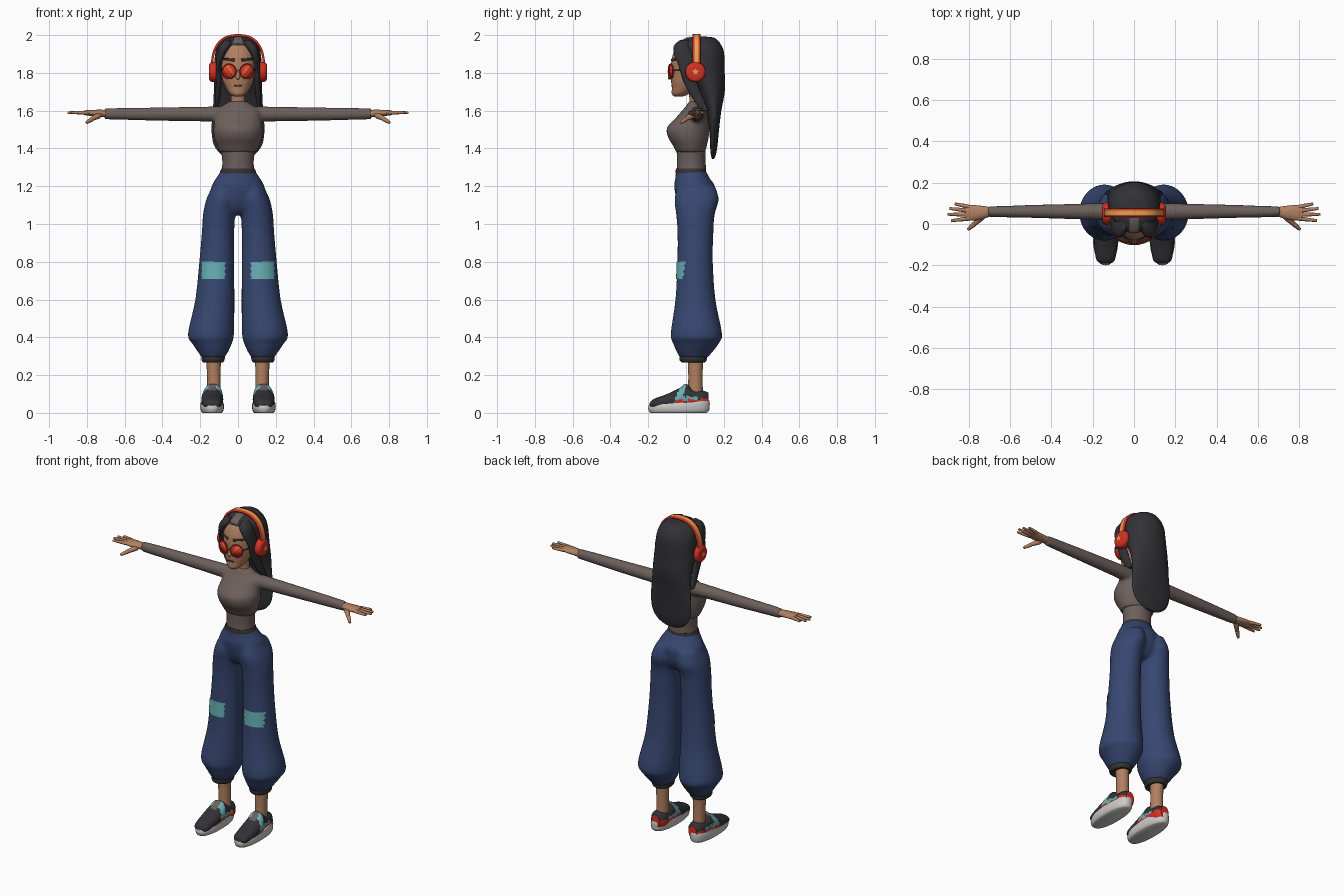
import bpy, bmesh, math
from mathutils import Vector, Matrix

cube = bpy.data.objects.get("Cube")
if cube:
    bpy.data.objects.remove(cube)


def material(name, r, g, b):
    m = bpy.data.materials.new(name)
    m.use_nodes = True
    m.diffuse_color = (r, g, b, 1)
    m.node_tree.nodes["Principled BSDF"].inputs["Base Color"].default_value = (r, g, b, 1)
    return m


skin = material("skin", .44, .215, .12)
dark = material("charcoal hair", .032, .032, .038)
knit = material("taupe knit", .15, .115, .105)
denim = material("navy cloth", .038, .063, .165)
rib = material("dark rib", .036, .031, .031)
teal = material("teal", .135, .43, .46)
red = material("red", .66, .03, .017)
yellow = material("yellow", .75, .38, .08)
white = material("off white", .6, .59, .57)
orange = material("orange lens", .82, .12, .04)


def smooth_keys(keys, steps):
    """Run a Catmull-Rom curve through the key sections."""
    out = []
    for i in range(len(keys) - 1):
        p = [keys[max(0, min(len(keys) - 1, i + k))] for k in (-1, 0, 1, 2)]
        for s in range(steps):
            t = s / steps
            out.append([b + .5 * t * (c - a + t * (2*a - 5*b + 4*c - d + t * (3*(b - c) + d - a)))
                        for a, b, c, d in zip(*p)])
    return out + [list(keys[-1])]


def loft(bm, keys, axis="Z", n=32, steps=4, power=1, side=1, matrix=None):
    """Skin ellipses (t, a, b, radius a, radius b) along an axis."""
    rings = []
    for t, a, b, ra, rb in smooth_keys(keys, steps):
        ring = []
        for k in range(n):
            c, s = math.cos(math.tau * k / n), math.sin(math.tau * k / n)
            u = a + max(ra, .001) * math.copysign(abs(c) ** power, c)
            v = b + max(rb, .001) * math.copysign(abs(s) ** power, s)
            co = Vector({"Z": (u, v, t), "X": (t, u, v), "Y": (u, t, v)}[axis])
            co.x *= side
            ring.append(bm.verts.new(matrix @ co if matrix else co))
        rings.append(ring)
    for r0, r1 in zip(rings, rings[1:]):
        for k in range(n):
            bm.faces.new((r0[k], r0[k - 1], r1[k - 1], r1[k]))
    bm.faces.new(rings[0])
    bm.faces.new(rings[-1])


def limb(bm, p, q, r0, r1):
    """Tapered round-ended rod from p to q."""
    p, q = Vector(p), Vector(q)
    d = q - p
    m = Matrix.Translation(p) @ d.to_track_quat("Z", "Y").to_matrix().to_4x4()
    h = d.length
    loft(bm, [(0, 0, 0, r0 * .5, r0 * .5), (r0 * .5, 0, 0, r0, r0), (h - r1, 0, 0, r1, r1),
              (h - r1 * .3, 0, 0, r1 * .7, r1 * .7), (h, 0, 0, 0, 0)], n=10, steps=3, matrix=m)


def finish(bm, name, mats, mirror=False, remesh=0, rule=None, angle=40):
    bmesh.ops.recalc_face_normals(bm, faces=bm.faces)
    if rule:
        for f in bm.faces:
            f.material_index = rule(f.calc_center_median())
    me = bpy.data.meshes.new(name)
    bm.to_mesh(me)
    bm.free()
    ob = bpy.data.objects.new(name, me)
    bpy.context.collection.objects.link(ob)
    for m in mats:
        me.materials.append(m)
    me.shade_smooth()
    me.set_sharp_from_angle(angle=math.radians(angle))
    if remesh:
        r = ob.modifiers.new("blend", "REMESH")
        r.mode, r.voxel_size, r.use_smooth_shade = "VOXEL", remesh, True
        s = ob.modifiers.new("relax", "SMOOTH")
        s.factor, s.iterations = .5, 5
    if mirror:
        ob.modifiers.new("mirror", "MIRROR")
    return ob


def part(name, keys, mat, mirror=False, **kw):
    bm = bmesh.new()
    loft(bm, keys, **kw)
    return finish(bm, name, [mat], mirror)


def patch(name, point, rows, cols, mat, target, axis, mirror=False):
    """Thin cloth grid projected on a target."""
    bm = bmesh.new()
    g = [[bm.verts.new(point(i / rows, j / cols, i)) for j in range(cols + 1)] for i in range(rows + 1)]
    for i in range(rows):
        for j in range(cols):
            bm.faces.new((g[i][j], g[i][j + 1], g[i + 1][j + 1], g[i + 1][j]))
    ob = finish(bm, name, [mat])
    w = ob.modifiers.new("wrap", "SHRINKWRAP")
    w.wrap_method, w.wrap_mode, w.target, w.offset = "PROJECT", "ABOVE_SURFACE", target, .004
    w.use_project_y, w.use_project_z = axis == "Y", axis == "Z"
    w.use_negative_direction = w.use_positive_direction = True
    if mirror:
        ob.modifiers.new("mirror", "MIRROR")


# Trousers: pelvis and two ballooning legs blended together
bm = bmesh.new()
loft(bm, [(1.285, 0, .025, .088, .078), (1.24, 0, .035, .118, .092), (1.2, 0, .045, .14, .108),
          (1.13, 0, .05, .15, .1), (1.08, 0, .05, .14, .08), (1.05, 0, .05, .08, .05)])
for s in (1, -1):
    loft(bm, [(1.2, .075, .055, .06, .1), (1.13, .086, .056, .082, .117), (1.05, .1, .05, .085, .102),
              (.95, .106, .05, .086, .095), (.8, .1125, .048, .0925, .094), (.6, .1225, .05, .1035, .106),
              (.42, .143, .055, .122, .136), (.37, .138, .053, .106, .122), (.32, .132, .045, .078, .093),
              (.29, .132, .04, .058, .07)], side=s)
trousers = finish(bm, "trousers", [denim], remesh=.0095)
part("waistband", [(1.268, 0, .026, .096, .082), (1.28, 0, .026, .094, .081), (1.293, 0, .026, .088, .079)], rib)
part("ankle_cuffs", [(.268, .132, .038, .052, .062), (.278, .132, .038, .06, .071),
                     (.3, .132, .038, .062, .073), (.318, .132, .038, .056, .066)], rib, True)
patch("knee_patches", lambda u, v, i: (.13 + (v - .5) * (.124 - .014 * (i % 3 == 1)), -.2, .708 + .092 * u),
      9, 14, teal, trousers, "Y", True)

# Legs and shoes
part("ankles", [(.08, .127, .05, .036, .04), (.2, .128, .05, .036, .038), (.3, .13, .05, .04, .042)], skin, True)
bm = bmesh.new()
loft(bm, [(0, .137, -.04, .05, .148), (.008, .137, -.038, .058, .158), (.03, .137, -.037, .063, .163),
          (.048, .137, -.037, .06, .16)], n=40, power=.85, steps=2)
for v in bm.verts:
    if v.co.z > .02:
        v.co.z += .08 * (v.co.y + .1)
finish(bm, "shoe_soles", [white], True)


def shoe_colour(c):
    if abs(c.x - .135) < .02 and -.06 < c.y < .01 and c.z > .1:
        return 3
    if c.z < .069 + .05 * c.y and c.y > -.06:
        return 1
    band = abs(c.y + .012 + (.15 - c.z) * .35) < .017
    return 2 if band or (c.z < .085 and -.04 < c.y < .06) else 0


bm = bmesh.new()
loft(bm, [(-.192, .137, .042, .022, .01), (-.172, .137, .047, .045, .026), (-.1, .137, .058, .056, .042),
          (-.03, .136, .072, .057, .062), (0, .133, .078, .053, .076), (.04, .13, .07, .052, .055),
          (.09, .13, .068, .048, .05), (.12, .13, .068, .028, .038)], axis="Y", n=40, steps=7, power=.9)
finish(bm, "shoe_uppers", [dark, red, teal, knit], True, rule=shoe_colour)

# Sweater with sleeves
bm = bmesh.new()
loft(bm, [(1.38, 0, .025, .098, .077), (1.42, 0, .02, .115, .092), (1.46, 0, .012, .127, .108),
          (1.51, 0, .012, .13, .113), (1.56, 0, .032, .122, .088), (1.6, 0, .045, .122, .066),
          (1.625, 0, .05, .085, .05), (1.65, 0, .052, .045, .036)])
for s in (1, -1):
    loft(bm, [(.06, .06, 1.58, .045, .042), (.2, .06, 1.582, .04, .039), (.45, .061, 1.582, .033, .035),
              (.6, .06, 1.583, .029, .032), (.71, .06, 1.583, .026, .029)], axis="X", side=s)
finish(bm, "sweater", [knit], remesh=.009)
part("midriff", [(1.27, 0, .028, .088, .078), (1.33, 0, .028, .083, .076), (1.41, 0, .026, .092, .076)], knit)
part("neck", [(1.6, 0, .052, .042, .036), (1.66, 0, .052, .038, .033), (1.73, 0, .04, .038, .034)], skin)

# Hands with four fingers and a thumb
bm = bmesh.new()
loft(bm, [(.69, .06, 1.584, .021, .02), (.73, .056, 1.586, .031, .019), (.78, .054, 1.588, .038, .016),
          (.815, .054, 1.589, .034, .012)], axis="X", n=20)
for y, tip_x, tip_y in ((.082, .868, .098), (.064, .892, .075), (.045, .9, .047), (.027, .885, .016)):
    limb(bm, (.795, y, 1.589), (tip_x, tip_y, 1.59), .0105, .007)
limb(bm, (.73, .04, 1.578), (.775, -.002, 1.555), .016, .012)
limb(bm, (.768, .004, 1.558), (.805, -.028, 1.535), .012, .008)
finish(bm, "hands", [skin], True)

# Head and face
bm = bmesh.new()
loft(bm, [(1.674, 0, -.04, .018, .02), (1.688, 0, -.03, .042, .045), (1.72, 0, -.01, .064, .065),
          (1.76, 0, .005, .081, .084), (1.81, 0, .02, .091, .1), (1.87, 0, .03, .098, .106),
          (1.92, 0, .04, .094, .1), (1.96, 0, .05, .075, .08), (1.975, 0, .05, .03, .03)])
limb(bm, (0, -.07, 1.81), (0, -.09, 1.765), .008, .011)
finish(bm, "head", [skin])
bm = bmesh.new()
limb(bm, (.018, -.074, 1.868), (.076, -.046, 1.874), .008, .005)
finish(bm, "eyebrows", [dark], True)
bm = bmesh.new()
limb(bm, (-.02, -.074, 1.731), (.02, -.074, 1.731), .004, .004)
finish(bm, "mouth", [rib])

# Hair: long back fall, front locks and a parting strip
hair = part("hair_back", [(1.992, 0, .085, .02, .02), (1.984, 0, .078, .068, .075), (1.95, 0, .07, .106, .115),
                          (1.9, 0, .09, .121, .112), (1.8, 0, .107, .128, .098), (1.7, 0, .135, .128, .07),
                          (1.6, 0, .147, .133, .04), (1.5, 0, .149, .14, .026), (1.42, 0, .147, .128, .02),
                          (1.37, 0, .145, .09, .014), (1.345, 0, .143, .04, .006)], dark)
part("front_locks", [(1.975, .052, 0, .016, .03), (1.945, .066, -.015, .032, .048), (1.9, .086, -.012, .024, .052),
                     (1.84, .101, .002, .016, .042), (1.76, .102, .02, .015, .035), (1.68, .106, .055, .014, .03),
                     (1.6, .116, .1, .01, .022)], dark, True, n=20)
patch("hair_parting", lambda u, v, i: (.044 * (v - .5), .03 - .07 * u, 2.05), 10, 6, knit, hair, "Z")

# Headphones
part("ear_cups", [(.105, .05, 1.805, .04, .04), (.115, .05, 1.805, .052, .052), (.138, .05, 1.805, .053, .053),
                  (.15, .05, 1.805, .045, .045), (.154, .05, 1.805, .03, .03)], red, True, axis="X")
bm = bmesh.new()
bm.faces.new([bm.verts.new((.157, .05 + r * math.sin(a), 1.805 + r * math.cos(a)))
              for r, a in ((.02 if k % 2 == 0 else .009, math.pi * k / 5) for k in range(10))])
finish(bm, "cup_stars", [yellow], True)
bm = bmesh.new()
rows = []
for k in range(41):
    c, s = math.cos(math.pi * k / 40), max(0, math.sin(math.pi * k / 40))
    x, z = .138 * math.copysign(abs(c) ** .8, c), 1.82 + .179 * s ** .8
    rows.append([bm.verts.new((x, y, z)) for y in (.034, .044, .066, .076)])
for a, b in zip(rows, rows[1:]):
    for j in range(3):
        bm.faces.new((a[j], a[j + 1], b[j + 1], b[j]))
band = finish(bm, "headband", [red, yellow], rule=lambda c: int(.044 < c.y < .066))
thick = band.modifiers.new("thickness", "SOLIDIFY")
thick.thickness, thick.offset = .012, 0

# Round glasses: striped lenses, rims, bridge and temples
place = Matrix.Translation((.047, -.08, 1.808)) @ Matrix.Rotation(math.radians(18), 4, "Z")
diagonal = Vector((1, 0, -.8)).normalized()
bm = bmesh.new()
bmesh.ops.create_circle(bm, cap_ends=True, segments=32, radius=.039,
                        matrix=Matrix.Rotation(math.pi / 2, 4, "X"))
for d in (-.016, -.002, .008, .014):
    bmesh.ops.bisect_plane(bm, geom=bm.verts[:] + bm.edges[:] + bm.faces[:], plane_co=diagonal * d, plane_no=diagonal)
for f in bm.faces:
    t = f.calc_center_median().dot(diagonal)
    f.material_index = int(-.016 < t < -.002 or .008 < t < .014)
bmesh.ops.transform(bm, matrix=place, verts=bm.verts)
lens = finish(bm, "lenses", [red, orange], True)
lens.modifiers.new("thickness", "SOLIDIFY").thickness = .004
bm = bmesh.new()
ring = [place @ Vector((.039 * math.cos(math.tau * k / 24), -.002, .039 * math.sin(math.tau * k / 24)))
        for k in range(24)]
for k in range(24):
    limb(bm, ring[k - 1], ring[k], .003, .003)
finish(bm, "lens_rims", [red], True)
bm = bmesh.new()
limb(bm, (-.012, -.092, 1.815), (.012, -.092, 1.815), .003, .003)
finish(bm, "glasses_bridge", [yellow])
bm = bmesh.new()
limb(bm, (.083, -.068, 1.815), (.108, .04, 1.82), .003, .003)
finish(bm, "glasses_temples", [rib], True)
